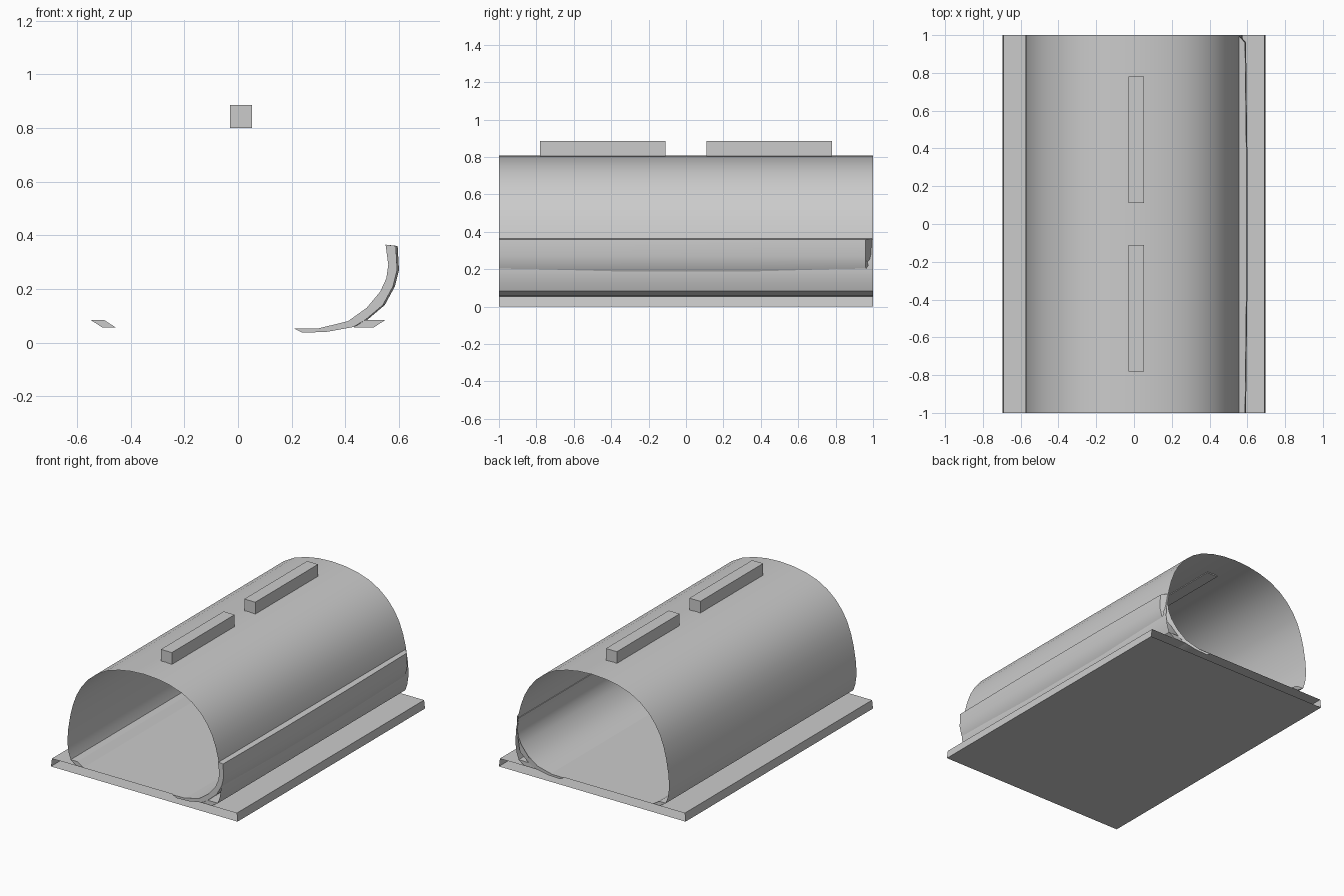
import bpy

if "Cube" in bpy.data.objects:
    bpy.data.objects.remove(bpy.data.objects["Cube"])


def loft(name, sections, closed=False, caps=(), smooth=False):
    """Skin a list of equal-length sections; caps lists the section indices to fill."""
    n = len(sections[0])
    verts = [p for s in sections for p in s]
    faces = []
    for k in range(len(sections) - 1):
        for i in range(n if closed else n - 1):
            j = (i + 1) % n
            faces.append((k * n + i, k * n + j, (k + 1) * n + j, (k + 1) * n + i))
    for c in caps:
        loop = list(range(c * n, c * n + n))
        faces.append(loop if c else loop[::-1])
    mesh = bpy.data.meshes.new(name)
    mesh.from_pydata(verts, [], faces)
    obj = bpy.data.objects.new(name, mesh)
    bpy.context.collection.objects.link(obj)
    bpy.context.view_layer.objects.active = obj
    obj.select_set(True)
    bpy.ops.object.mode_set(mode='EDIT')
    bpy.ops.mesh.select_all(action='SELECT')
    if caps:
        bpy.ops.mesh.normals_make_consistent(inside=False)
    bpy.ops.object.mode_set(mode='OBJECT')
    if smooth:
        bpy.ops.object.shade_smooth_by_angle(angle=0.5)
    obj.select_set(False)
    return obj


def extrude(name, profile, y0=-1.0, y1=1.0, **kw):
    return loft(name, [[(x, y, z) for x, z in profile] for y in (y0, y1)], **kw)


# Floor slab: a flat sleeve with open ends
extrude("floor_slab", [(-0.697, 0), (-0.69, 0.055), (0.69, 0.055), (0.697, 0)],
        closed=True)

# Thin vaulted shell
half = [(-0.55, 0.085), (-0.565, 0.13), (-0.575, 0.2), (-0.568, 0.29), (-0.553, 0.38),
        (-0.533, 0.46), (-0.505, 0.535), (-0.468, 0.6), (-0.42, 0.66), (-0.355, 0.715),
        (-0.28, 0.757), (-0.19, 0.786), (-0.1, 0.802)]
arch = half + [(0, 0.808)] + [(-x, z) for x, z in reversed(half)]
extrude("vault_shell", arch, smooth=True)

# Kerbs where the shell meets the floor
for side, label, w in ((-1, "left", 0.05), (1, "right", 0.075)):
    kerb = [(0.55, 0.085), (0.55 - w, 0.085), (0.505 - w, 0.056), (0.505, 0.056)]
    extrude(label + "_kerb", [(side * x, z) for x, z in kerb], closed=True, caps=(0, 1))

# Curved side panel that bulges through the right wall
inner = [(0.21, 0.052), (0.30, 0.053), (0.41, 0.08), (0.48, 0.13), (0.53, 0.19),
         (0.553, 0.24), (0.56, 0.29), (0.55, 0.365)]
outer = [(0.588, 0.36), (0.593, 0.27), (0.578, 0.21), (0.54, 0.14), (0.475, 0.085),
         (0.43, 0.058), (0.33, 0.04), (0.24, 0.037)]


def panel_section(y, bulge, set_back=0.0):
    pts = [(x, y, z) for x, z in inner]
    for i, (x, z) in enumerate(outer):
        pts.append((x + (bulge if i < 5 else 0), y - (set_back if i < 3 else 0), z))
    return pts


loft("side_panel", [panel_section(-1, 0), panel_section(-0.37, 0.007),
                    panel_section(0.37, 0.007), panel_section(1, 0, 0.04)],
     closed=True, caps=(0, 3), smooth=True)

# Two bars along the ridge
for label, y0, y1 in (("front", -0.78, -0.11), ("back", 0.11, 0.78)):
    extrude(label + "_ridge_bar", [(-0.03, 0.8), (-0.03, 0.885), (0.052, 0.885), (0.052, 0.8)],
            y0, y1, closed=True, caps=(0, 1))
